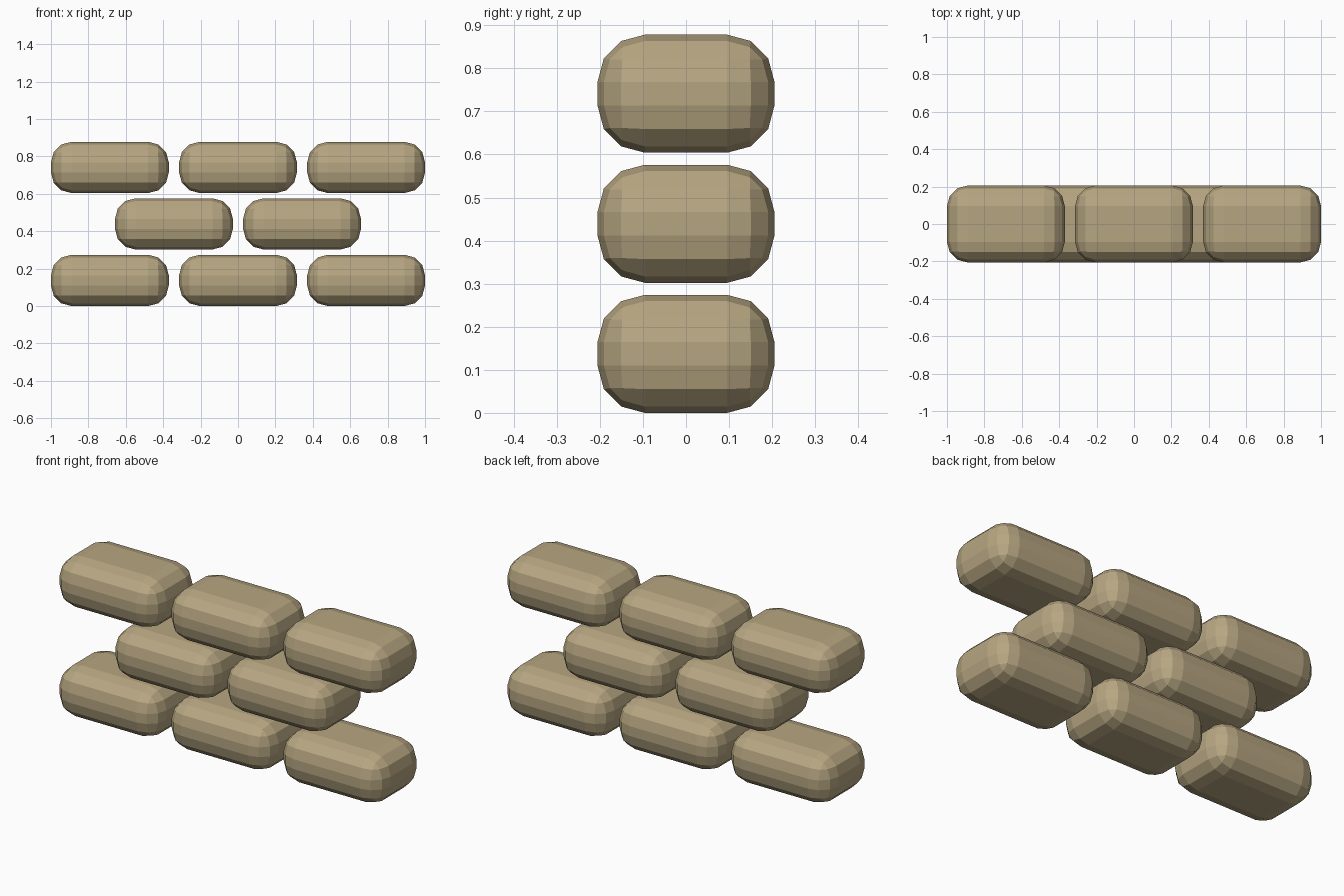
import bpy
import bmesh
from mathutils import Vector

cube = bpy.data.objects.get("Cube")
if cube:
    bpy.data.objects.remove(cube, do_unlink=True)

SIZE = Vector((0.63, 0.411, 0.274))
STEP_X, STEP_Z = 0.685, 0.302

sand = bpy.data.materials.new("sand_canvas")
sand.use_nodes = True
colour = (0.47, 0.38, 0.22, 1)
sand.diffuse_color = colour
sand.node_tree.nodes["Principled BSDF"].inputs["Base Color"].default_value = colour


def block_mesh():
    """Box with all edges rounded in three flat facets."""
    bm = bmesh.new()
    bmesh.ops.create_cube(bm, size=1)
    bmesh.ops.scale(bm, vec=SIZE, verts=bm.verts)
    bmesh.ops.bevel(bm, geom=bm.edges[:], offset=0.11, offset_type='OFFSET',
                    segments=3, profile=0.5, affect='EDGES')
    mesh = bpy.data.meshes.new("sandbag")
    bm.to_mesh(mesh)
    bm.free()
    mesh.materials.append(sand)
    return mesh


# Staggered rows sharing one mesh
mesh = block_mesh()
rows = (("bottom", 3), ("middle", 2), ("top", 3))
for level, (name, count) in enumerate(rows):
    for i in range(count):
        bag = bpy.data.objects.new(f"{name}_sandbag_{i + 1}", mesh)
        bag.location = ((i - (count - 1) / 2) * STEP_X, 0,
                        SIZE.z / 2 + level * STEP_Z)
        bpy.context.collection.objects.link(bag)
